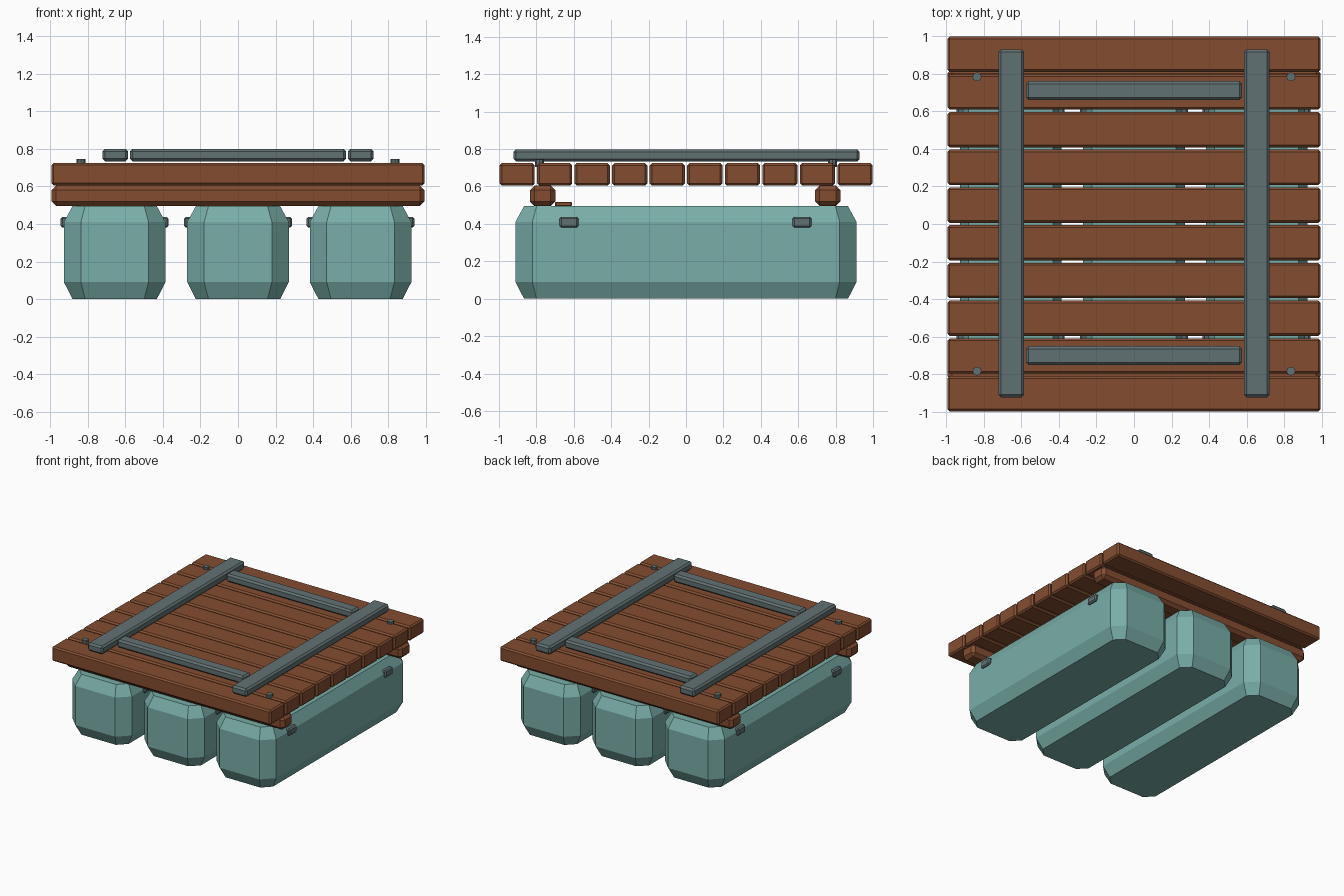
import bpy, bmesh

cube = bpy.data.objects.get("Cube")
if cube:
    bpy.data.objects.remove(cube, do_unlink=True)


def material(name, color):
    m = bpy.data.materials.new(name)
    m.use_nodes = True
    m.diffuse_color = (*color, 1)
    m.node_tree.nodes["Principled BSDF"].inputs["Base Color"].default_value = (*color, 1)
    return m


wood = material("brown wood", (0.23, 0.075, 0.03))
plastic = material("teal plastic", (0.19, 0.42, 0.39))
metal = material("grey metal", (0.12, 0.165, 0.17))


def finish(bm, name, mat):
    bmesh.ops.recalc_face_normals(bm, faces=bm.faces)
    mesh = bpy.data.meshes.new(name)
    bm.to_mesh(mesh)
    bm.free()
    mesh.materials.append(mat)
    obj = bpy.data.objects.new(name, mesh)
    bpy.context.collection.objects.link(obj)
    return obj


def box(name, center, size, mat, bevel):
    """Box with chamfered edges."""
    bm = bmesh.new()
    bmesh.ops.create_cube(bm, size=1)
    bmesh.ops.scale(bm, vec=size, verts=bm.verts)
    bmesh.ops.translate(bm, vec=center, verts=bm.verts)
    bmesh.ops.bevel(bm, geom=bm.edges[:], offset=bevel, segments=1, affect='EDGES')
    return finish(bm, name, mat)


def pontoon(name, x, half_w=0.27, half_l=0.912, cut=0.09):
    """Octagonal float, narrowing at its top and bottom."""
    bm = bmesh.new()
    rings = []
    for z, inset in ((0, 0.046), (0.09, 0), (0.41, 0), (0.495, 0.046)):
        w, l, c = half_w - inset, half_l - inset, cut - inset * 0.5
        outline = [(w, l - c), (w - c, l), (c - w, l), (-w, l - c),
                   (-w, c - l), (c - w, -l), (w - c, -l), (w, c - l)]
        rings.append([bm.verts.new((x + px, py, z)) for px, py in outline])
    for low, high in zip(rings, rings[1:]):
        for i in range(8):
            j = (i + 1) % 8
            bm.faces.new((low[i], low[j], high[j], high[i]))
    bm.faces.new(rings[0])
    bm.faces.new(rings[-1])
    return finish(bm, name, plastic)


# Deck planks
for i in range(10):
    box(f"deck_plank_{i + 1}", (0, -0.903 + i * 0.2007, 0.665), (1.985, 0.188, 0.12), wood, 0.012)

# Support beams and a thin batten beneath the deck
for side, y in (("front", -0.767), ("back", 0.758)):
    box(f"{side}_beam", (0, y, 0.55), (1.985, 0.136, 0.11), wood, 0.025)
box("front_batten", (0, -0.655, 0.506), (1.3, 0.09, 0.024), wood, 0.004)

# Floats with lugs on both sides
for label, x in (("right", -0.656), ("middle", 0), ("left", 0.652)):
    pontoon(f"{label}_float", x)
    for end, y in (("front", -0.625), ("back", 0.62)):
        for side in (-1, 1):
            edge = "left" if side > 0 else "right"
            box(f"{label}_float_{end}_{edge}_lug", (x + side * 0.266, y, 0.409),
                (0.042, 0.1, 0.058), metal, 0.01)

# Rails and cross bars on the deck
for side, x in (("right", -0.653), ("left", 0.653)):
    box(f"{side}_rail", (x, 0.003, 0.766), (0.138, 1.85, 0.066), metal, 0.014)
for side, y in (("front", -0.7), ("back", 0.71)):
    box(f"{side}_cross_bar", (0, y, 0.766), (1.15, 0.1, 0.066), metal, 0.014)

# Deck bolts
for side, x in (("right", -0.835), ("left", 0.835)):
    for end, y in (("front", -0.783), ("back", 0.783)):
        bm = bmesh.new()
        bmesh.ops.create_cone(bm, cap_ends=True, segments=8, radius1=0.024,
                              radius2=0.024, depth=0.04)
        bmesh.ops.translate(bm, vec=(x, y, 0.725), verts=bm.verts)
        finish(bm, f"{end}_{side}_bolt", metal)
